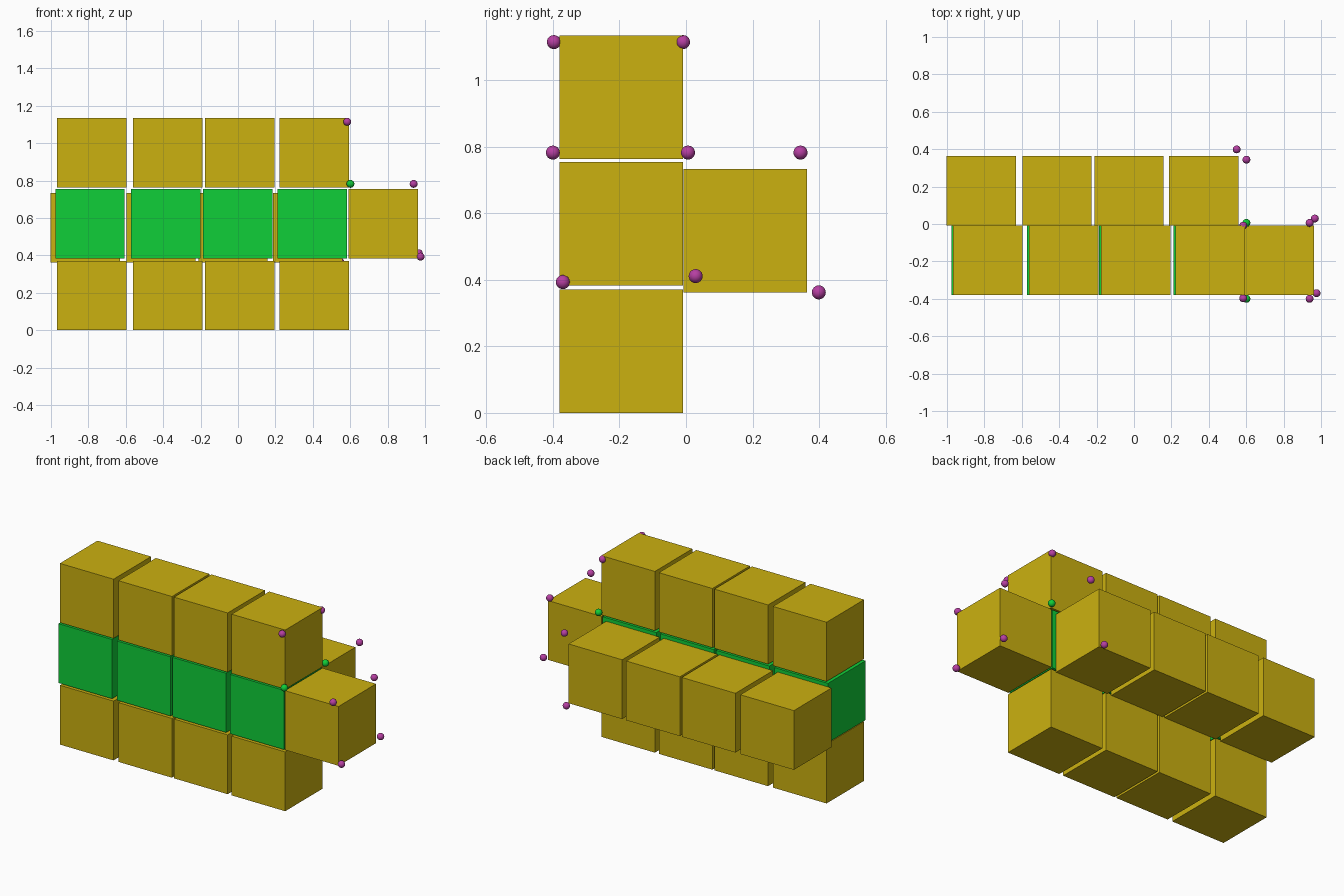
import bpy

if "Cube" in bpy.data.objects:
    bpy.data.objects.remove(bpy.data.objects["Cube"])

SIZE = 0.371      # edge length of every cube
RADIUS = 0.021    # marker ball radius


def material(name, rgb):
    m = bpy.data.materials.new(name)
    m.diffuse_color = (*rgb, 1.0)
    m.use_nodes = True
    m.node_tree.nodes["Principled BSDF"].inputs["Base Color"].default_value = m.diffuse_color
    return m


yellow = material("mustard yellow", (0.60, 0.44, 0.005))
green = material("bright green", (0.005, 0.62, 0.04))
magenta = material("magenta", (0.47, 0.05, 0.36))


def cube(name, x, y, z, mat):
    """Cube placed by its minimum corner."""
    h = SIZE / 2
    bpy.ops.mesh.primitive_cube_add(size=SIZE, location=(x + h, y + h, z + h))
    ob = bpy.context.object
    ob.name = name
    ob.data.materials.append(mat)


def ball(name, loc, mat):
    bpy.ops.mesh.primitive_uv_sphere_add(segments=24, ring_count=12, radius=RADIUS, location=loc)
    ob = bpy.context.object
    ob.name = name
    ob.data.materials.append(mat)
    bpy.ops.object.shade_smooth()


# Rows of four cubes: name, x shift, y, z, colour
FRONT, BACK = -0.380, -0.007
starts = (-0.967, -0.562, -0.177, 0.222)
rows = [
    ("bottom_cube", 0.0, FRONT, 0.0, yellow),
    ("middle_cube", -0.010, FRONT, 0.383, green),
    ("top_cube", 0.0, FRONT, 0.763, yellow),
    ("back_cube", -0.035, BACK, 0.362, yellow),
]
for name, dx, y, z, mat in rows:
    for i, x in enumerate(starts):
        cube(f"{name}_{i + 1}", x + dx, y, z, mat)

# Single cube at the right end of the middle row
cube("end_cube", 0.591, FRONT, 0.383, yellow)

# Marker balls near the cube corners
for i, loc in enumerate([
    (0.584, -0.397, 1.114), (0.584, -0.009, 1.114),    # top row
    (0.939, -0.400, 0.782), (0.939, 0.006, 0.782),     # end cube, upper
    (0.976, -0.370, 0.393), (0.967, 0.029, 0.411),     # end cube, lower
    (0.601, 0.344, 0.782), (0.549, 0.399, 0.362),      # back row
]):
    ball(f"magenta_marker_{i + 1}", loc, magenta)

for i, y in enumerate((-0.400, 0.006)):
    ball(f"green_marker_{i + 1}", (0.601, y, 0.782), green)
